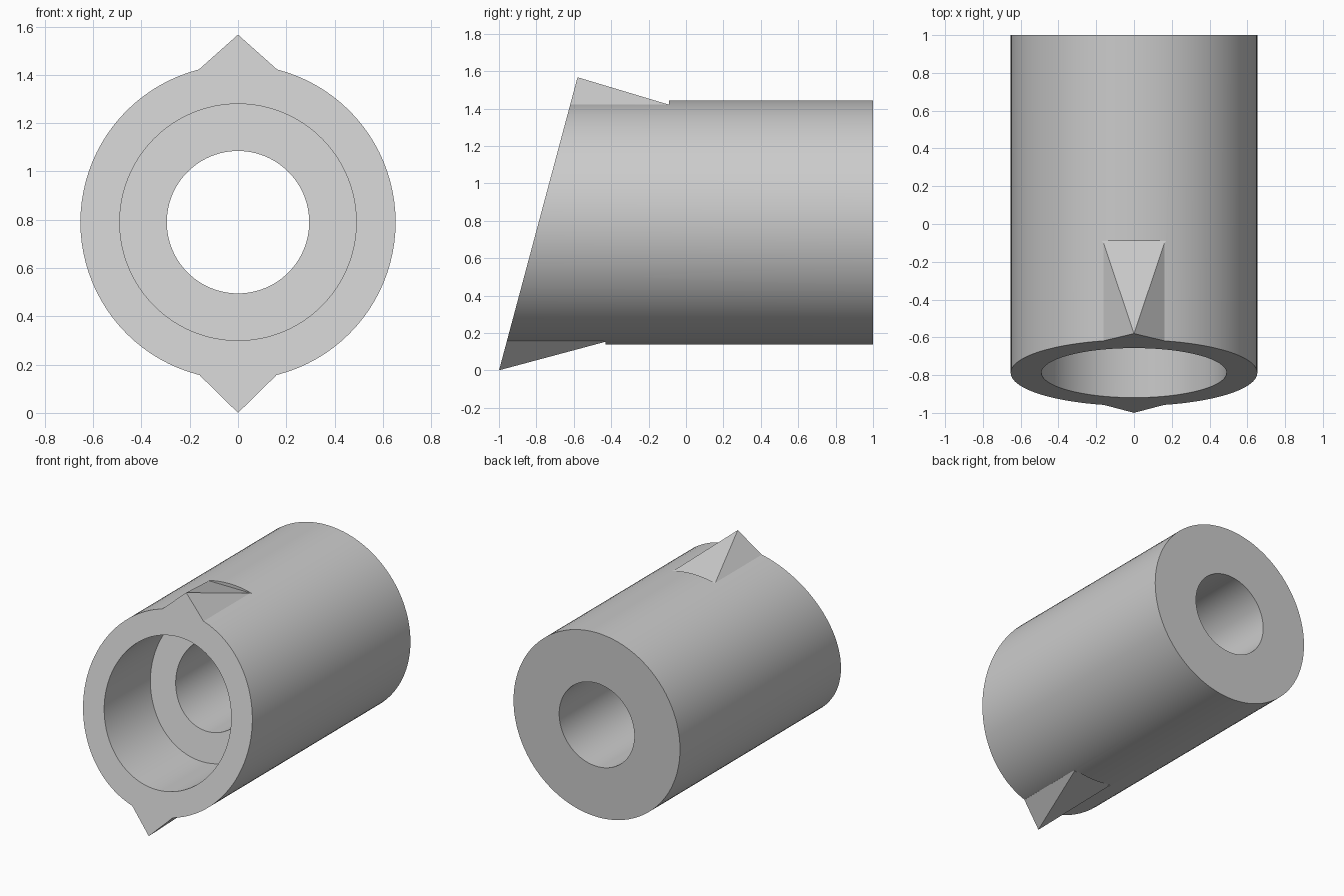
import bpy, bmesh, math
from mathutils import Vector

cube = bpy.data.objects.get("Cube")
if cube:
    bpy.data.objects.remove(cube, do_unlink=True)

SEGMENTS = 96
AXIS_Z = 0.79
SLANT = 0.268          # front face and inner shoulder lean by this much per unit height

grey = bpy.data.materials.new("plain grey")
grey.use_nodes = True
GREY = (0.6, 0.6, 0.6, 1)
grey.diffuse_color = GREY
grey.node_tree.nodes["Principled BSDF"].inputs["Base Color"].default_value = GREY


def finish(name, bm):
    bmesh.ops.recalc_face_normals(bm, faces=bm.faces)
    mesh = bpy.data.meshes.new(name)
    bm.to_mesh(mesh)
    bm.free()
    mesh.materials.append(grey)
    obj = bpy.data.objects.new(name, mesh)
    bpy.context.collection.objects.link(obj)
    return obj


def extrude(name, points, direction):
    """Closed solid from a flat outline pushed along a direction."""
    bm = bmesh.new()
    face = bm.faces.new([bm.verts.new(p) for p in points])
    new = bmesh.ops.extrude_face_region(bm, geom=[face], use_keep_orig=True)["geom"]
    moved = [g for g in new if isinstance(g, bmesh.types.BMVert)]
    bmesh.ops.translate(bm, verts=moved, vec=Vector(direction))
    return finish(name, bm)


def ring(bm, radius, y, slant):
    verts = []
    for i in range(SEGMENTS):
        a = math.tau * i / SEGMENTS
        rise = radius * math.sin(a)
        verts.append(bm.verts.new((radius * math.cos(a), y + slant * rise, AXIS_Z + rise)))
    return verts


def combine(target, tool, operation):
    mod = target.modifiers.new(tool.name, 'BOOLEAN')
    mod.operation = operation
    mod.solver = 'EXACT'
    mod.object = tool
    bpy.context.view_layer.objects.active = target
    bpy.ops.object.modifier_apply(modifier=mod.name)
    bpy.data.objects.remove(tool, do_unlink=True)


# Stepped tube: wide front bore, slanted shoulder, narrow rear bore
bm = bmesh.new()
rings = [ring(bm, *r) for r in (
    (0.653, -1.2, 0), (0.49, -1.2, 0), (0.49, -0.27, SLANT),
    (0.295, -0.27, SLANT), (0.295, 1, 0), (0.653, 1, 0))]
for a, b in zip(rings, rings[1:] + rings[:1]):
    for i in range(SEGMENTS):
        j = (i + 1) % SEGMENTS
        bm.faces.new((a[i], a[j], b[j], b[i]))
tube = finish("slanted_tube", bm)

# Pointed ridges above and below: side, half width, shoulder height, tip height, end
for side, half, low, tip, end in ((1, 0.165, 0.63, 0.777, -0.10),
                                  (-1, 0.158, 0.635, 0.79, -0.44)):
    outline = [(-half, low), (-0.1, 0.56), (0.1, 0.56), (half, low), (0, tip)]
    ridge = extrude("ridge", [(x, -1.15, AXIS_Z + side * h) for x, h in outline],
                    (0, end + 1.15, 0))
    combine(tube, ridge, 'UNION')

# Slanted front cut, then sloped cuts that taper each ridge into a small notch
cuts = {
    "front_cut": [(-1.08, -0.3), (-0.464, 2), (-2, 2), (-2, -0.3)],
    "top_slope_cut": [(-0.09, 1.42), (-0.09, 2.2), (-1.3, 2.2), (-1.3, 1.783)],
    "bottom_slope_cut": [(-0.43, 0.153), (-0.43, -0.5), (-1.3, -0.5), (-1.3, -0.08)],
}
for name, profile in cuts.items():
    cutter = extrude(name, [(-1, y, z) for y, z in profile], (2, 0, 0))
    cutter.hide_render = True
    combine(tube, cutter, 'DIFFERENCE')

# Smooth round walls with crisp edges
bpy.ops.object.select_all(action='DESELECT')
tube.select_set(True)
bpy.context.view_layer.objects.active = tube
bpy.ops.object.shade_smooth_by_angle(angle=math.radians(15))
